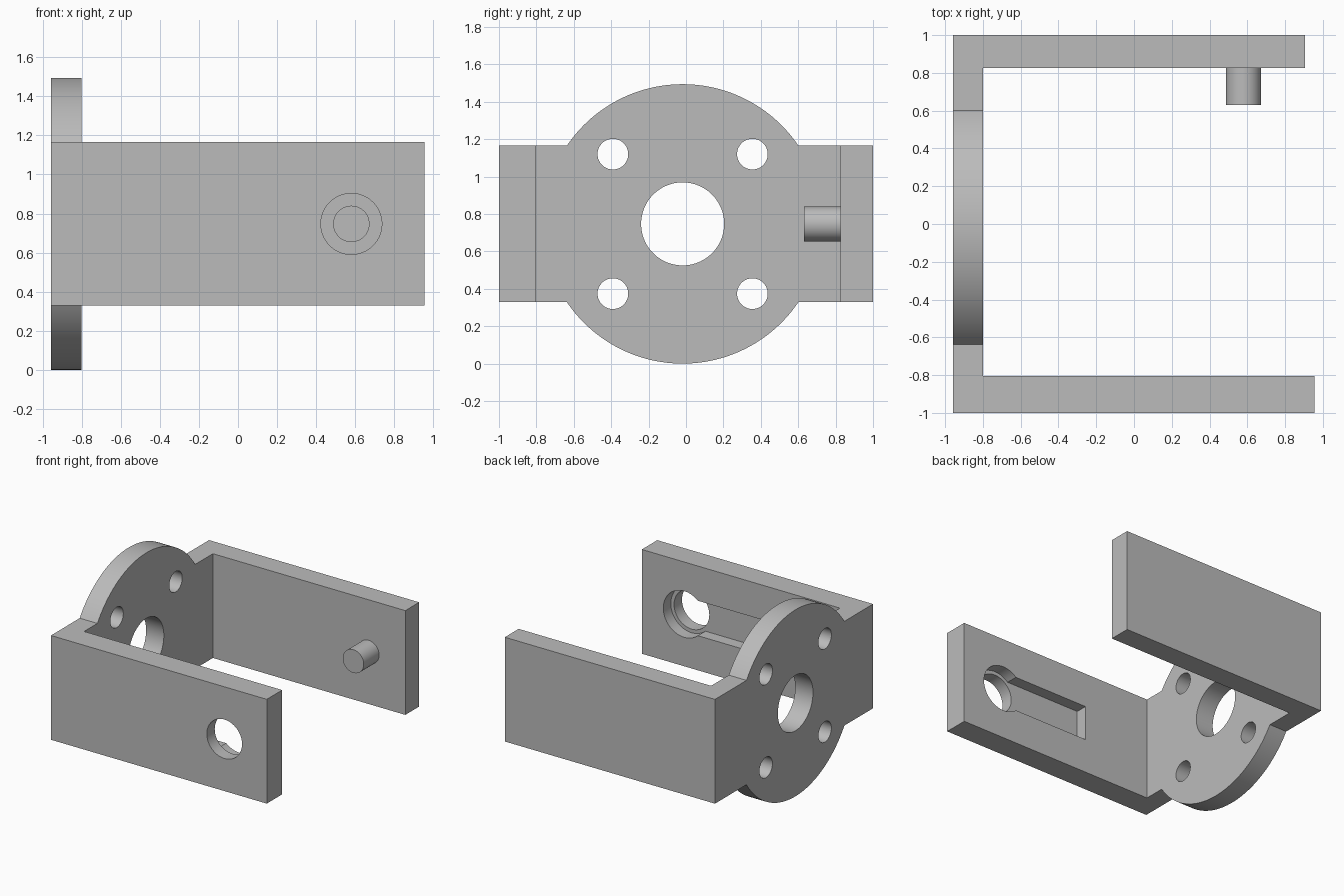
import bpy, bmesh
from math import radians
from mathutils import Matrix, Vector

cube = bpy.data.objects.get("Cube")
if cube:
    bpy.data.objects.remove(cube, do_unlink=True)

grey = bpy.data.materials.new("plain_grey")
grey.use_nodes = True
GREY = (0.5, 0.5, 0.5, 1)
grey.diffuse_color = GREY
grey.node_tree.nodes["Principled BSDF"].inputs["Base Color"].default_value = GREY

MID_Z = 0.747       # shared centre height
DISC_Y = -0.018     # centre of the mounting disc
PIVOT_X = 0.58      # pin and pin hole


def finish(name, bm):
    bmesh.ops.recalc_face_normals(bm, faces=bm.faces)
    mesh = bpy.data.meshes.new(name)
    bm.to_mesh(mesh)
    bm.free()
    mesh.materials.append(grey)
    ob = bpy.data.objects.new(name, mesh)
    bpy.context.collection.objects.link(ob)
    return ob


def cylinder(name, axis, start, end, a, z, radius, sides=96):
    """Cylinder along X or Y; a is the other horizontal coordinate."""
    bm = bmesh.new()
    mid = (start + end) / 2
    if axis == "X":
        place = Matrix.Translation((mid, a, z)) @ Matrix.Rotation(radians(90), 4, "Y")
    else:
        place = Matrix.Translation((a, mid, z)) @ Matrix.Rotation(radians(90), 4, "X")
    bmesh.ops.create_cone(bm, cap_ends=True, segments=sides, radius1=radius,
                          radius2=radius, depth=end - start, matrix=place)
    return finish(name, bm)


def box(name, low, high):
    low, high = Vector(low), Vector(high)
    bm = bmesh.new()
    bmesh.ops.create_cube(bm, size=1, matrix=Matrix.Translation((low + high) / 2)
                          @ Matrix.Diagonal((*(high - low), 1)))
    return finish(name, bm)


def combine(target, tool, operation):
    tool.hide_render = True
    mod = target.modifiers.new(tool.name, "BOOLEAN")
    mod.operation, mod.solver, mod.object = operation, "EXACT", tool
    bpy.context.view_layer.objects.active = target
    bpy.ops.object.modifier_apply(modifier=mod.name)
    bpy.data.objects.remove(tool, do_unlink=True)


def smooth(ob):
    bpy.ops.object.select_all(action="DESELECT")
    ob.select_set(True)
    bpy.context.view_layer.objects.active = ob
    bpy.ops.object.shade_smooth_by_angle(angle=radians(30))


# U-shaped bracket: back plate with two arms, the front one slightly longer
outline = [(-0.957, -1), (0.955, -1), (0.955, -0.805), (-0.8, -0.805),
           (-0.8, 0.825), (0.905, 0.825), (0.905, 1), (-0.957, 1)]
bm = bmesh.new()
face = bm.faces.new([bm.verts.new((x, y, 0.33)) for x, y in outline])
lifted = bmesh.ops.extrude_face_region(bm, geom=[face])["geom"]
bmesh.ops.translate(bm, vec=(0, 0, 0.835),
                    verts=[v for v in lifted if isinstance(v, bmesh.types.BMVert)])
bracket = finish("bracket", bm)

# Round mounting disc with centre bore and four bolt holes
combine(bracket, cylinder("disc", "X", -0.957, -0.8, DISC_Y, MID_Z, 0.747, 160), "UNION")
combine(bracket, cylinder("bore", "X", -1.1, -0.6, DISC_Y, MID_Z, 0.222), "DIFFERENCE")
for sy in (-1, 1):
    for sz in (-1, 1):
        hole = cylinder("bolt_hole", "X", -1.1, -0.6, DISC_Y + sy * 0.373,
                        MID_Z + sz * 0.373, 0.082, 64)
        combine(bracket, hole, "DIFFERENCE")

# Front arm: through hole, inner counterbore and slot
combine(bracket, cylinder("pin_hole", "Y", -1.2, -0.6, PIVOT_X, MID_Z, 0.156), "DIFFERENCE")
combine(bracket, cylinder("counterbore", "Y", -0.9, -0.7, PIVOT_X, MID_Z, 0.185), "DIFFERENCE")
combine(bracket, box("slot", (-0.21, -0.9, MID_Z - 0.14), (PIVOT_X, -0.7, MID_Z + 0.14)),
        "DIFFERENCE")
smooth(bracket)

# Pin on the inside of the back arm
smooth(cylinder("pin", "Y", 0.63, 0.83, PIVOT_X, MID_Z, 0.093))
